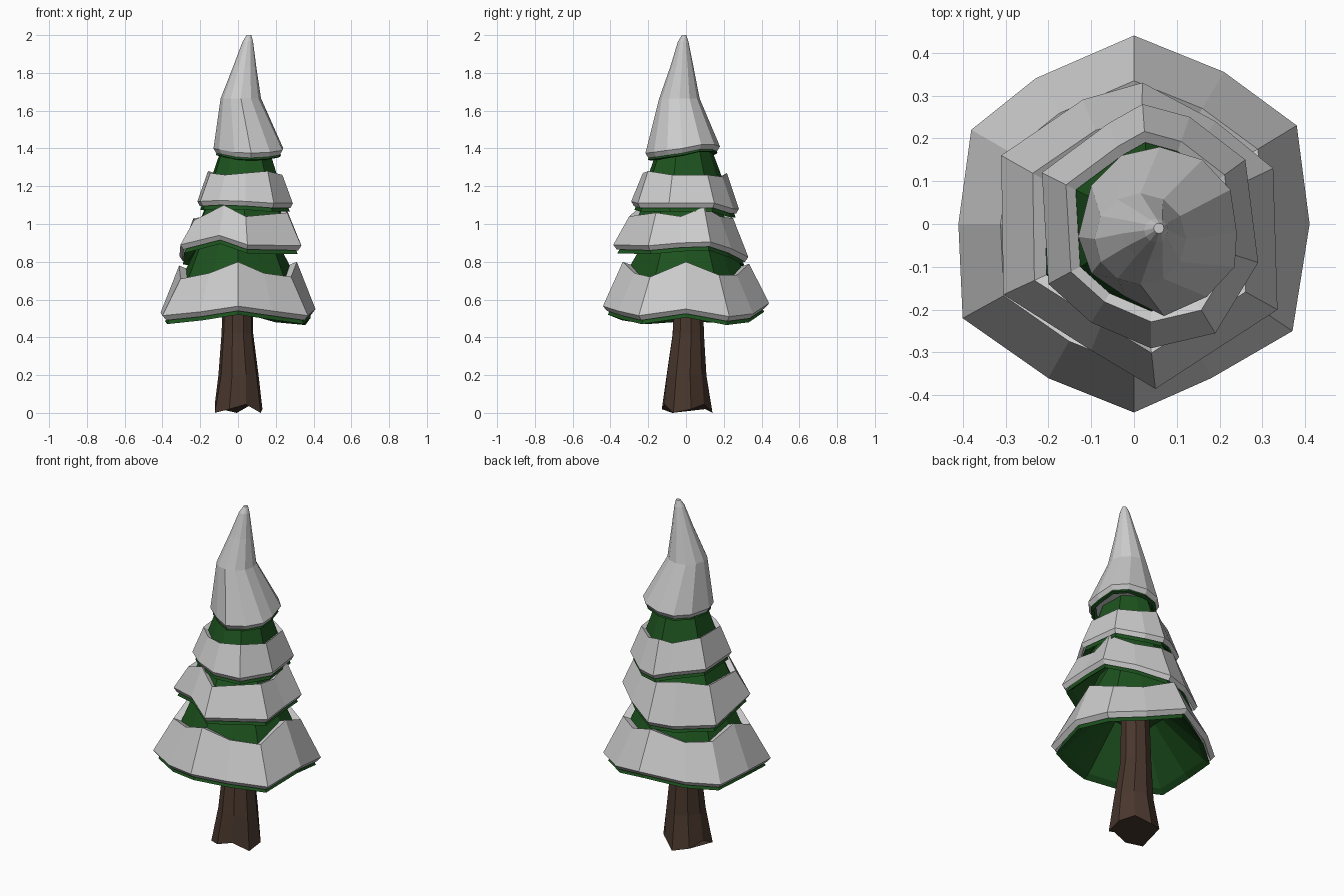
import bpy, bmesh, math
from mathutils import Vector

if "Cube" in bpy.data.objects:
    bpy.data.objects.remove(bpy.data.objects["Cube"])


def material(name, rgb):
    m = bpy.data.materials.new(name)
    m.diffuse_color = (*rgb, 1)
    m.use_nodes = True
    m.node_tree.nodes["Principled BSDF"].inputs["Base Color"].default_value = m.diffuse_color
    return m


GREEN = material("needles", (0.012, 0.085, 0.013))
BROWN = material("bark", (0.065, 0.038, 0.026))


def loft(name, rings, mat=None, cyclic=False):
    """Skin equal-length rings; cap the ends, or join last ring to first."""
    bm = bmesh.new()
    vs = [[bm.verts.new(p) for p in r] for r in rings]
    n = len(vs[0])
    pairs = list(zip(vs, vs[1:])) + ([(vs[-1], vs[0])] if cyclic else [])
    for a, b in pairs:
        for i in range(n):
            j = (i + 1) % n
            bm.faces.new((a[i], a[j], b[j], b[i]))
    if not cyclic:
        bm.faces.new(vs[0][::-1])
        bm.faces.new(vs[-1])
    bmesh.ops.recalc_face_normals(bm, faces=bm.faces)
    me = bpy.data.meshes.new(name)
    bm.to_mesh(me)
    bm.free()
    ob = bpy.data.objects.new(name, me)
    bpy.context.collection.objects.link(ob)
    if mat:
        me.materials.append(mat)
    return ob


def ring(rim, c, s, z):
    """Rim scaled about centre c; z(point) gives each height."""
    return [Vector((c[0] + (p[0] - c[0]) * s, c[1] + (p[1] - c[1]) * s, z(p))) for p in rim]


def circle(n, r, c, z, turn=0.0):
    return [Vector((c[0] + r * math.cos(turn + math.tau * i / n),
                    c[1] + r * math.sin(turn + math.tau * i / n), z)) for i in range(n)]


def snow_band(name, rim, c, s):
    loft(name, [ring(rim, c, 1, lambda p: p[2]),
                ring(rim, c, s, lambda p: p[3]),
                ring(rim, c, s - 0.09, lambda p: p[3] - 0.015),
                ring(rim, c, 0.95, lambda p: p[2] - 0.025)], cyclic=True)


def needles(name, rim, c, s, peak, drop=0.045):
    """Hollow skirt under a snow band, with a raised underside."""
    loft(name, [ring(rim, c, 0.35, lambda p: p[2] + 0.2),
                ring(rim, c, 0.86, lambda p: p[2] - drop + 0.02),
                ring(rim, c, 0.94, lambda p: p[2] - drop),
                ring(rim, c, s * 0.9, lambda p: p[3] - 0.03),
                ring(rim, c, 0.42, lambda p: peak)], GREEN)


# Rim points: x, y, lower edge height, upper edge height
low_rim = [(.41, 0, .55, .80), (.38, .23, .51, .73), (.21, .355, .525, .73),
           (0, .44, .58, .79), (-.23, .34, .54, .73), (-.38, .22, .52, .73),
           (-.41, 0, .53, .78), (-.40, -.22, .515, .71), (-.20, -.36, .535, .74),
           (0, -.44, .565, .80), (.18, -.36, .54, .74), (.37, -.25, .515, .72)]
mid_rim = [(.33, -.03, .90, 1.04), (.325, .13, .905, 1.09), (.19, .24, .87, 1.04),
           (.02, .33, .825, 1.03), (-.12, .29, .82, 1.05), (-.31, .16, .83, 1.03),
           (-.305, -.165, .89, 1.02), (-.10, -.295, .94, 1.10), (.05, -.385, .89, 1.04),
           (.335, -.20, .885, 1.06)]
high_rim = [(.29, -.09, 1.11, 1.26), (.26, .15, 1.11, 1.26), (.13, .25, 1.08, 1.25),
            (.02, .28, 1.08, 1.27), (-.06, .235, 1.10, 1.25), (-.215, .12, 1.12, 1.28),
            (-.20, -.14, 1.12, 1.27), (-.10, -.23, 1.125, 1.26), (.04, -.29, 1.12, 1.27),
            (.19, -.255, 1.11, 1.28)]
cap_rim = [(.24, -.02, 1.40, 0), (.225, .08, 1.42, 0), (.16, .15, 1.42, 0),
           (.06, .18, 1.41, 0), (-.03, .16, 1.40, 0), (-.10, .09, 1.40, 0),
           (-.13, -.03, 1.40, 0), (-.10, -.115, 1.395, 0), (-.02, -.17, 1.38, 0),
           (.07, -.215, 1.375, 0), (.17, -.17, 1.38, 0), (.235, -.10, 1.39, 0)]

# Snow and needles of the three lower tiers
tiers = [("low", low_rim, (0, 0), 0.76, 0.97),
         ("middle", mid_rim, (.01, -.02), 0.77, 1.19),
         ("high", high_rim, (.04, -.01), 0.78, 1.46)]
for label, rim, c, s, peak in tiers:
    snow_band(label + "_snow", rim, c, s)
    needles(label + "_needles", rim, c, s, peak)

# Top tier: needles under a tall bent snow cap
cc = (.055, -.02)
loft("top_needles", [ring(cap_rim, cc, .6, lambda p: p[2] + .03),
                     ring(cap_rim, cc, .84, lambda p: p[2] - .04),
                     ring(cap_rim, cc, .93, lambda p: p[2] - .035),
                     ring(cap_rim, cc, .85, lambda p: p[2] + .03)], GREEN)
loft("snow_cap", [ring(cap_rim, cc, .92, lambda p: p[2] - .025),
                  ring(cap_rim, cc, 1, lambda p: p[2]),
                  circle(12, .107, (.015, -.035), 1.665),
                  circle(12, .062, (.035, -.022), 1.83),
                  circle(12, .028, (.052, -.015), 1.965),
                  circle(12, .012, (.058, -.01), 2.0)])

# Trunk with flared, ragged foot
foot = circle(9, .135, (-.003, 0), .02, .2)
for i, p in enumerate(foot):
    k = (1, .9, 1.04)[i % 3]
    p.x *= k
    p.y *= k
    p.z = (.02, .045, .0)[i % 3]
loft("trunk", [foot, circle(9, .108, (.003, .0), .2, .2),
               circle(9, .085, (-.003, .01), .42, .2),
               circle(9, .075, (0, .01), .78, .2)], BROWN)
